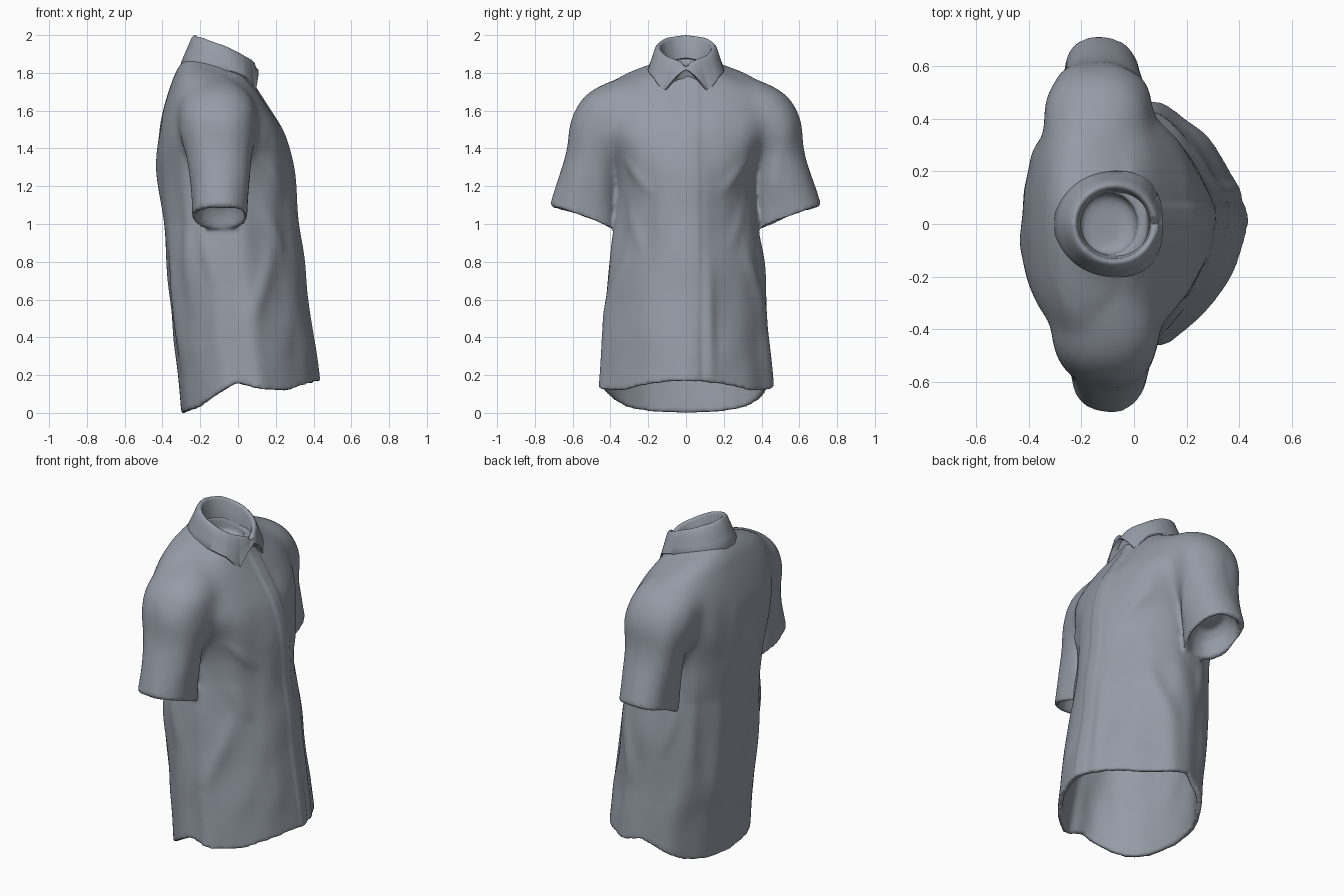
import bpy, bmesh, math
from mathutils import Vector, noise

if "Cube" in bpy.data.objects:
    bpy.data.objects.remove(bpy.data.objects["Cube"])

N = 120  # points around each ring

cloth = bpy.data.materials.new("slate_grey_cloth")
cloth.diffuse_color = (0.30, 0.33, 0.38, 1)
cloth.use_nodes = True
cloth.node_tree.nodes["Principled BSDF"].inputs["Base Color"].default_value = cloth.diffuse_color


def lerp_table(table, x):
    for (x0, y0), (x1, y1) in zip(table, table[1:]):
        if x <= x1:
            t = max(0, (x - x0) / (x1 - x0))
            return y0 + (y1 - y0) * t
    return table[-1][1]


def step(a, b, x):
    t = max(0, min(1, (x - a) / (b - a)))
    return t * t * (3 - 2 * t)


def spow(v, e):
    return math.copysign(abs(v) ** e, v)


def spline(keys, sub):
    """Catmull-Rom through a list of tuples."""
    out = []
    for i in range(len(keys) - 1):
        p = [keys[max(0, min(len(keys) - 1, i + k))] for k in (-1, 0, 1, 2)]
        for s in range(sub):
            t = s / sub
            out.append(tuple(0.5 * (2 * b + (c - a) * t + (2 * a - 5 * b + 4 * c - d) * t * t
                                    + (3 * b - a - 3 * c + d) * t ** 3) for a, b, c, d in zip(*p)))
    return out + [keys[-1]]


def loft(bm, rings, closed=False):
    vr = [[bm.verts.new(p) for p in r] for r in rings]
    pairs = list(zip(vr, vr[1:])) + ([(vr[-1], vr[0])] if closed else [])
    for r0, r1 in pairs:
        for i in range(len(r0)):
            j = (i + 1) % len(r0)
            bm.faces.new((r0[i], r0[j], r1[j], r1[i]))
    if not closed:
        bm.faces.new(vr[0][::-1])
        bm.faces.new(vr[-1])


def finish(bm, name):
    bmesh.ops.recalc_face_normals(bm, faces=bm.faces)
    me = bpy.data.meshes.new(name)
    bm.to_mesh(me)
    bm.free()
    ob = bpy.data.objects.new(name, me)
    bpy.context.collection.objects.link(ob)
    me.materials.append(cloth)
    bpy.ops.object.select_all(action='DESELECT')
    ob.select_set(True)
    bpy.context.view_layer.objects.active = ob
    return ob


# torso: height, back x, front x, half width
torso = spline([(.12, -.30, .43, .465), (.3, -.32, .41, .45), (.6, -.36, .37, .425),
                (.8, -.375, .345, .41), (1.0, -.395, .32, .38), (1.2, -.42, .305, .365),
                (1.35, -.43, .285, .39), (1.5, -.415, .23, .45), (1.6, -.395, .17, .47),
                (1.7, -.35, .105, .44), (1.76, -.315, .07, .33), (1.80, -.285, .06, .23),
                (1.83, -.255, .055, .165)], 5)
hem = [(-1, 0), (-.75, .03), (-.45, .10), (-.18, .158), (.1, .13), (.6, .115), (.85, .15), (1, .17)]
front_exp = [(.12, 1.6), (1.1, 1.75), (1.45, 2.3), (1.7, 2.2), (1.8, 2)]
back_exp = [(.12, 2.2), (1.0, 2.2), (1.4, 2.8), (1.65, 2.6), (1.8, 2)]


def torso_ring(row, inset=0):
    z, xb, xf, w = row
    xc, rx = (xb + xf) / 2, (xf - xb) / 2 - inset
    fall = max(0, 1 - (z - .12) / .5)
    drape = max(0, 1 - z / 1.4)
    up = step(1.55, 1.8, z)
    ring = []
    for i in range(N):
        a = math.tau * i / N
        c, s = math.cos(a), math.sin(a)
        e = 2 / lerp_table(front_exp if c > 0 else back_exp, z)
        es = 1 + (e - 1) * min(1, abs(c) * 3)
        k = 1 + .012 * drape * (math.sin(9 * a + .6) + .6 * math.sin(14 * a + 2)) * abs(s)
        x = xc + rx * k * spow(c, e)
        ring.append((x, (w - inset) * k * spow(s, es),
                     z + (lerp_table(hem, c) - .12) * fall + max(0, -.05 - x) * .28 * up))
    return ring


bm = bmesh.new()
lining = [torso_ring(r, .03) for r in reversed(torso) if r[0] < 1.19]
neck_floor = [torso_ring((1.83, -.21, .015, .12)), torso_ring((1.75, -.20, .005, .11))]
loft(bm, lining + [torso_ring(r) for r in torso] + neck_floor)

# sleeves: inner y, inner z, outer y, outer z, centre x, half depth
sleeve = spline([(.37, .97, .712, 1.10, -.11, .15), (.362, 1.13, .665, 1.26, -.11, .155),
                 (.345, 1.30, .63, 1.41, -.115, .172), (.30, 1.42, .612, 1.545, -.12, .20),
                 (.24, 1.50, .545, 1.67, -.125, .205), (.16, 1.52, .43, 1.745, -.125, .19),
                 (.08, 1.50, .27, 1.79, -.12, .13)], 5)


def sleeve_ring(row, side, inset=0):
    yi, zi, yo, zo, xc, rx = row
    ym, zm, dy, dz = (yi + yo) / 2, (zi + zo) / 2, (yo - yi) / 2, (zo - zi) / 2
    k = 1 - inset / math.hypot(dy, dz)
    ring = []
    for i in range(N):
        a = math.tau * i / N
        c, s = spow(math.cos(a), .9) * k, spow(math.sin(a), .9)
        ring.append((xc - .015 * side + (rx - inset) * s, side * (ym + dy * c), zm + dz * c))
    return ring


for side in (1, -1):
    recess = [sleeve_ring(sleeve[i], side, d) for i, d in ((4, .08), (3, .045), (2, .033), (1, .028), (0, .024))]
    loft(bm, recess + [sleeve_ring(r, side) for r in sleeve])

shirt = finish(bm, "shirt_body_and_sleeves")
rm = shirt.modifiers.new("merge", 'REMESH')
rm.mode = 'VOXEL'
rm.voxel_size = .0115
bpy.ops.object.modifier_apply(modifier="merge")

# blend the shoulders strongly, the rest lightly
group = shirt.vertex_groups.new(name="shoulders")
for v in shirt.data.vertices:
    weight = step(1.2, 1.42, v.co.z) * (1 - step(1.74, 1.8, v.co.z))
    if weight > 0:
        group.add([v.index], weight, 'REPLACE')
for name, count in (("soften", 5), ("blend", 110)):
    sm = shirt.modifiers.new(name, 'SMOOTH')
    sm.factor, sm.iterations = .5, count
    if name == "blend":
        sm.vertex_group = "shoulders"
    bpy.ops.object.modifier_apply(modifier=name)

# cloth folds on one side: start, end, width, height
side_folds = [((.14, .36, 1.36), (.27, .18, 1.15), .035, .012), ((.12, .38, 1.2), (.26, .24, .85), .04, .013),
              ((.24, .33, .95), (.06, .43, .45), .05, .016), ((-.27, .3, 1.4), (-.28, .34, .4), .04, .014),
              ((-.22, .36, 1.05), (-.12, .42, .65), .04, .012), ((.0, .5, 1.5), (.03, .45, 1.1), .035, .01),
              ((-.37, .16, 1.3), (-.31, .2, .2), .05, .01)]
folds = [(Vector((a[0], s * a[1], a[2])), Vector((b[0], s * b[1], b[2])), w, h)
         for a, b, w, h in side_folds for s in (1, -1)]
# long fold beside the button strip
folds.append((Vector((.43, .14, .05)), Vector((.32, .12, .85)), .035, .016))
moves = []
for v in shirt.data.vertices:
    p, n, d = v.co, v.normal, 0
    for a, b, w, h in folds:
        ab = b - a
        t = max(0, min(1, (p - a).dot(ab) / ab.length_squared))
        q = (p - a - ab * t).length / w
        if q < 3:
            d += h * math.exp(-q * q) * math.sin(math.pi * t)
    # loose drape, stretched downwards
    loose = step(.15, .4, p.z) * (1 - step(1.45, 1.65, p.z))
    d += .012 * loose * noise.noise(Vector((p.x * 7, p.y * 7, p.z * 3.2)))
    # raised button strip down the front
    if p.x > 0 and p.z < 1.78:
        d += .006 * step(.2, .6, n.x) * step(-.018, .006, p.y) * (1 - step(.06, .085, p.y))
    moves.append(n * d)
for v, m in zip(shirt.data.vertices, moves):
    v.co += m
bpy.ops.object.shade_smooth()

# folded collar: top edge and lower edge heights by angle from the front
top_z = [(0, 1.835), (12, 1.862), (45, 1.89), (90, 1.945), (135, 1.985), (180, 2.0)]
low_z = [(0, 1.815), (12, 1.765), (29, 1.69), (38, 1.725), (55, 1.775), (80, 1.805), (120, 1.825), (180, 1.845)]


def collar_ring(f, inset, drop=0):
    """f = 0 at the top edge, 1 at the lower edge."""
    ring = []
    for i in range(2 * N):
        a = math.tau * i / (2 * N)
        deg = math.degrees(min(a, math.tau - a))
        c, s = math.cos(a), math.sin(a)
        e = .74 if c > 0 else .95
        tx, ty = -.075 + (.165 - inset) * c, (.158 - inset) * s
        rx = .2 if c > 0 else .216
        lx, ly = -.09 + (rx - inset) * spow(c, e), (.205 - inset) * spow(s, e)
        zt, zl = lerp_table(top_z, deg), lerp_table(low_z, deg)
        ring.append((tx + (lx - tx) * f, ty + (ly - ty) * f, zt + (zl - zt) * f - drop))
    return ring


bm = bmesh.new()
loft(bm, [collar_ring(0, .038, .12), collar_ring(0, .026, .015), collar_ring(0, .019, .003), collar_ring(0, .011, 0),
          collar_ring(0, .004, .004), collar_ring(.1, .0), collar_ring(.35, 0), collar_ring(.65, 0),
          collar_ring(.95, 0), collar_ring(1, .006), collar_ring(.95, .03)], closed=True)
finish(bm, "folded_collar")
bpy.ops.object.shade_smooth_by_angle(angle=math.radians(50))
